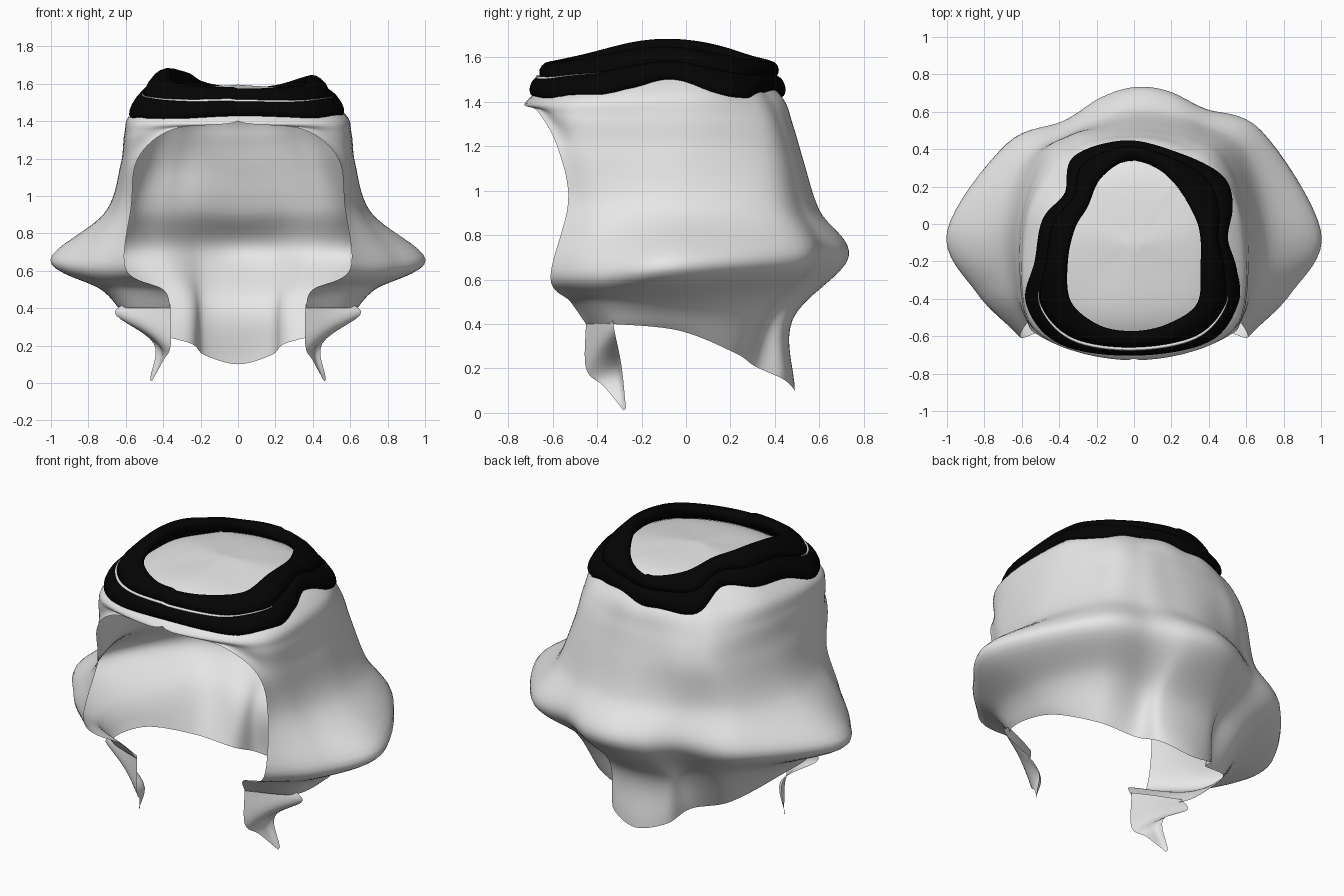
import bpy
import bmesh
import math
from mathutils import Vector
from mathutils.bvhtree import BVHTree

cube = bpy.data.objects.get("Cube")
if cube:
    bpy.data.objects.remove(cube, do_unlink=True)


def make_material(name, value):
    mat = bpy.data.materials.new(name)
    mat.use_nodes = True
    colour = (value, value, value, 1)
    mat.diffuse_color = colour
    mat.node_tree.nodes["Principled BSDF"].inputs["Base Color"].default_value = colour
    return mat


def spline(points, steps, closed=False):
    """Smooth curve through the points, with a fixed number of steps per span."""
    points = [Vector(p) for p in points]
    count = len(points)
    result = []
    for i in range(count if closed else count - 1):
        b, c = points[i], points[(i + 1) % count]
        a = points[i - 1] if closed or i else b * 2 - c
        d = points[(i + 2) % count] if closed or i + 2 < count else c * 2 - b
        for k in range(steps):
            t = k / steps
            result.append(0.5 * (2 * b + (c - a) * t + (2 * a - 5 * b + 4 * c - d) * t ** 2
                                 + (3 * b - a - 3 * c + d) * t ** 3))
    if not closed:
        result.append(points[-1])
    return result


def grid_object(name, rows, mat, wrap=False):
    """Skin a grid of points; wrap joins it in both directions."""
    bm = bmesh.new()
    verts = [[bm.verts.new(p) for p in row] for row in rows]
    n, m = len(rows), len(rows[0])
    for i in range(n if wrap else n - 1):
        for j in range(m if wrap else m - 1):
            p, q = (i + 1) % n, (j + 1) % m
            bm.faces.new((verts[i][j], verts[p][j], verts[p][q], verts[i][q]))
    bmesh.ops.remove_doubles(bm, verts=bm.verts, dist=0.0005)
    bmesh.ops.recalc_face_normals(bm, faces=bm.faces)
    mesh = bpy.data.meshes.new(name)
    bm.to_mesh(mesh)
    tree = BVHTree.FromBMesh(bm)
    bm.free()
    mesh.materials.append(mat)
    mesh.polygons.foreach_set("use_smooth", [True] * len(mesh.polygons))
    obj = bpy.data.objects.new(name, mesh)
    bpy.context.collection.objects.link(obj)
    return tree


def flip(p):
    return (-p[0], p[1], p[2])


def flip_swept(p):
    """Mirror a point, with the right flare swept a little forward."""
    x, y, z = p
    flared = y > 0 and .55 < z < .95
    return (-x, y * (1 - .14 * min(x / .5, 1)) if flared else y, z)


hair_mat = make_material("light grey hair", 0.8)
band_mat = make_material("black band", 0.0012)

# Guide strands of the left half, each running from crown to hem
crown = (0, -.12, 1.595)
opening = [crown, (0, -.5, 1.54), (0, -.72, 1.4), (.35, -.665, 1.355), (.535, -.58, 1.2),
           (.57, -.53, .95), (.6, -.61, .61), (.4, -.52, .5), (.36, -.45, .4)]
temple = [crown, (.32, -.4, 1.53), (.51, -.54, 1.42), (.575, -.5, 1.33), (.605, -.41, 1.18),
          (.66, -.34, .92), (.84, -.37, .63), (.68, -.36, .5), (.61, -.33, .4)]
side = [crown, (.36, -.05, 1.56), (.55, 0, 1.45), (.595, 0, 1.33), (.62, 0, 1.17),
        (.71, 0, .91), (1, -.04, .66), (.72, -.02, .5), (.6, -.03, .37)]
corner = [crown, (.25, .2, 1.55), (.4, .28, 1.44), (.46, .33, 1.32), (.5, .36, 1.16),
          (.58, .4, .92), (.68, .5, .69), (.52, .34, .5), (.45, .22, .27)]
notch = [crown, (.17, .24, 1.55), (.26, .37, 1.43), (.3, .43, 1.31), (.33, .475, 1.15),
         (.36, .53, .92), (.37, .615, .7), (.27, .39, .46), (.25, .31, .21)]
quarter = [crown, (.09, .26, 1.55), (.13, .42, 1.43), (.15, .47, 1.3), (.17, .51, 1.15),
           (.19, .58, .92), (.18, .71, .7), (.18, .46, .43), (.18, .44, .15)]
back = [crown, (0, .27, 1.55), (0, .43, 1.42), (0, .48, 1.3), (0, .53, 1.13),
        (0, .6, .91), (0, .73, .7), (0, .48, .42), (0, .49, .1)]

# Hair shell: closed rings over the crown, open at the face below
half = [opening, temple, side, corner, notch, quarter, back]
rings = []
for ring in zip(*half):
    full = list(ring) + [flip_swept(p) for p in reversed(ring[:-1])]
    if ring[0][0] == 0:
        curve = spline(full[:-1], 8, closed=True)
        curve.append(curve[0].copy())
    else:
        curve = spline(full, 8)
    rings.append(curve)
columns = [spline(column, 8) for column in zip(*rings)]
middle = len(columns) // 2
for i, column in enumerate(columns):
    for p in column:
        p.x = max(p.x, 0) if i < middle else min(p.x, 0)
    if i == middle:
        for p in column:
            p.x = 0
hair_tree = grid_object("hair_shell", columns, hair_mat)

# Curled locks hanging in front of the shoulders
inner_lock = [(.36, -.45, .42), (.36, -.45, .2), (.4, -.37, .12), (.46, -.28, .01)]
mid_lock = [(.48, -.39, .42), (.5, -.38, .29), (.41, -.31, .17), (.465, -.28, .01)]
outer_lock = [(.62, -.33, .42), (.65, -.32, .36), (.45, -.29, .21), (.47, -.27, .02)]
for name, mirrored in (("front_lock_left", False), ("front_lock_right", True)):
    strands = [inner_lock, mid_lock, outer_lock]
    if mirrored:
        strands = [[flip(p) for p in s] for s in strands]
    rows = [spline(row, 6) for row in zip(*[spline(s, 6) for s in strands])]
    grid_object(name, rows, hair_mat)

# Plan outlines of the wavy head band, from the front round by the left
band_outer = [(0, -.69), (.4, -.62), (.55, -.42), (.54, -.24), (.49, -.08), (.52, .1),
              (.47, .25), (.25, .36), (-.04, .43), (-.32, .35), (-.36, .16), (-.48, .02),
              (-.52, -.2), (-.57, -.42), (-.4, -.63)]
band_inner = [(0, -.58), (.18, -.54), (.34, -.43), (.36, -.22), (.36, -.06), (.32, .06),
              (.22, .22), (.1, .32), (-.04, .35), (-.18, .25), (-.25, .1), (-.32, -.02),
              (-.36, -.2), (-.34, -.42), (-.18, -.55)]


def hair_height(x, y):
    hit = hair_tree.ray_cast(Vector((x, y, 3)), Vector((0, 0, -1)))[0]
    return hit.z if hit else 0


def band_paths():
    """Lower, middle and upper lines of the band, resting on the hair."""
    low, mid, high = [], [], []
    outer = spline([(x, y, 0) for x, y in band_outer], 8, closed=True)
    inner = spline([(x, y, 0) for x, y in band_inner], 8, closed=True)
    for o, i in zip(outer, inner):
        m = o.lerp(i, 0.35)
        dip = math.exp(-((o.y + .08) / .22) ** 2)
        lift = math.exp(-((i.y + .1) / .42) ** 2)
        o.z = max(1.415 + .07 * dip, hair_height(o.x, o.y))
        i.z = max(1.53 + (.14 if i.x < 0 else .1) * lift, hair_height(i.x, i.y) + .01)
        m.z = max(o.z + .6 * (i.z - o.z), hair_height(m.x, m.y) + .02)
        low.append(o)
        mid.append(m)
        high.append(i)
    return low, mid, high


def band_roll(name, lower, upper, thickness):
    """Flattened tube spanning two closed lines."""
    rows = []
    n = len(lower)
    for k in range(n):
        centre = (lower[k] + upper[k]) / 2
        across = (upper[k] - lower[k]) / 2
        along = lower[(k + 1) % n] + upper[(k + 1) % n] - lower[k - 1] - upper[k - 1]
        out = along.cross(across).normalized() * thickness
        rows.append([centre + across * 1.04 * math.cos(a) + out * math.sin(a)
                     for a in (math.tau * j / 14 for j in range(14))])
    grid_object(name, rows, band_mat, wrap=True)


low, mid, high = band_paths()
band_roll("lower_band", low, mid, .03)
band_roll("upper_band", mid, high, .04)

# Thin sliver of hair showing between the two rolls at the front
turn = len(mid) // 2
path = [p for p in mid[turn:] + mid[:turn] if p.y < -.33]
curve = bpy.data.curves.new("parting_sliver", "CURVE")
curve.dimensions = "3D"
curve.bevel_depth = .009
curve.bevel_resolution = 2
curve.materials.append(hair_mat)
line = curve.splines.new("POLY")
line.points.add(len(path) - 1)
for k, (point, p) in enumerate(zip(line.points, path)):
    outward = Vector((p.x, p.y + .12, 0)).normalized() * .016
    point.co = (*(p + outward), 1)
    point.radius = math.sin(math.pi * k / (len(path) - 1)) ** .5
bpy.context.collection.objects.link(bpy.data.objects.new("parting_sliver", curve))
